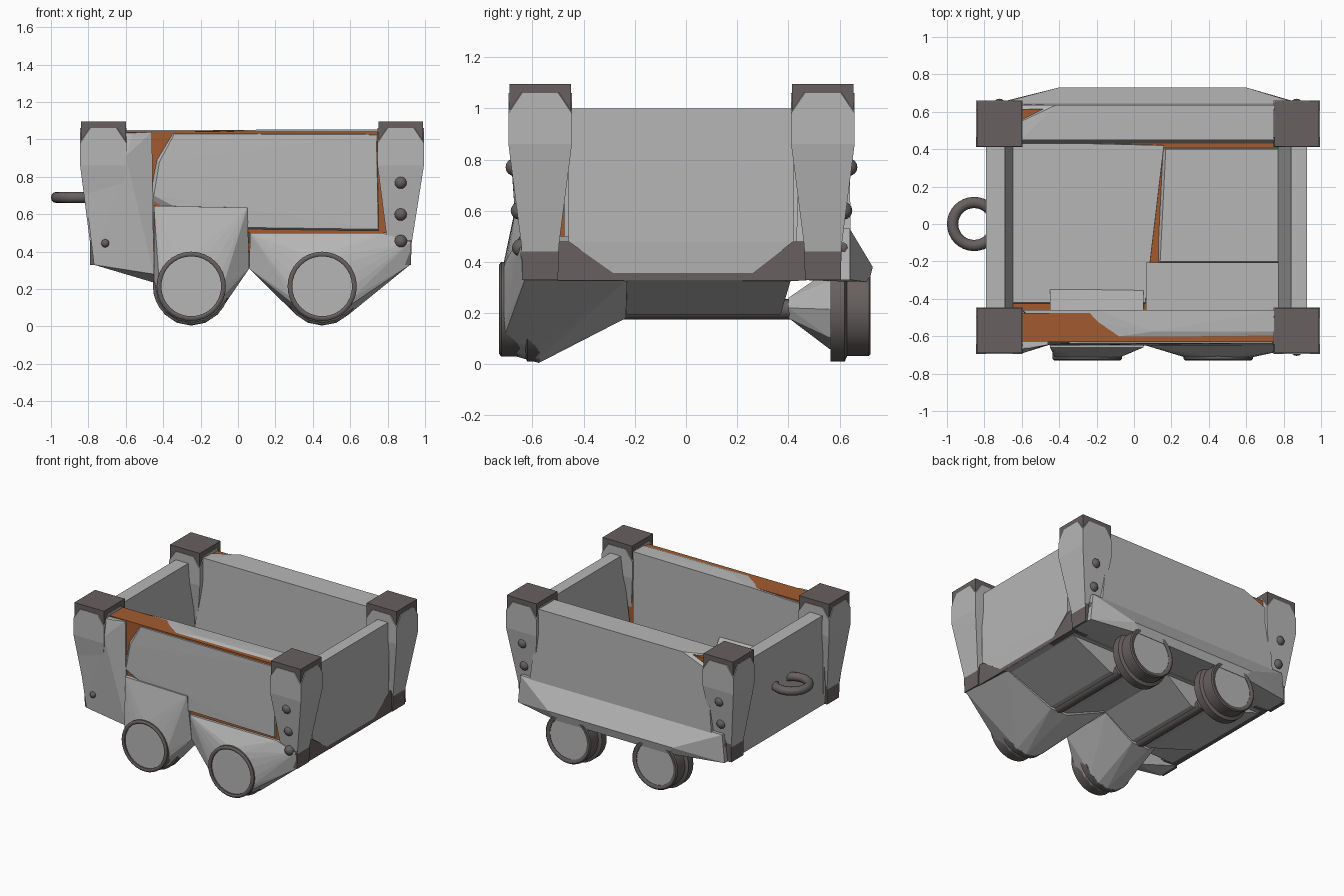
import bpy, bmesh, math
from mathutils import Vector


def material(name, rgb):
    m = bpy.data.materials.new(name)
    m.diffuse_color = (*rgb, 1)
    return m


STONE = material("light grey", (0.47, 0.47, 0.47))
IRON = material("dark iron", (0.135, 0.118, 0.116))
WOOD = material("rust brown", (0.36, 0.105, 0.03))


def finish(name, bm, mat):
    bmesh.ops.recalc_face_normals(bm, faces=bm.faces)
    me = bpy.data.meshes.new(name)
    bm.to_mesh(me)
    bm.free()
    me.materials.append(mat)
    ob = bpy.data.objects.new(name, me)
    bpy.context.collection.objects.link(ob)
    return ob


def hull(name, pts, mat):
    """Faceted convex block around a few points."""
    bm = bmesh.new()
    for p in pts:
        bm.verts.new(p)
    res = bmesh.ops.convex_hull(bm, input=bm.verts[:])
    junk = [v for v in set(res["geom_interior"] + res["geom_unused"])
            if isinstance(v, bmesh.types.BMVert)]
    bmesh.ops.delete(bm, geom=junk, context='VERTS')
    bmesh.ops.dissolve_limit(bm, angle_limit=0.01, verts=bm.verts[:], edges=bm.edges[:])
    return finish(name, bm, mat)


def rect(x0, x1, y0, y1, z):
    return [(x, y, z) for x in (x0, x1) for y in (y0, y1)]


def box(name, x0, x1, y0, y1, z0, z1, mat):
    return hull(name, rect(x0, x1, y0, y1, z0) + rect(x0, x1, y0, y1, z1), mat)


def circle(cx, cz, r, y, n=16):
    return [(cx + r * math.cos(2 * math.pi * i / n), y,
             cz + r * math.sin(2 * math.pi * i / n)) for i in range(n)]


def lathe(name, cx, cz, profile, mat, n=32, closed=True):
    """Spin a (radius, y) profile around a y axis."""
    bm = bmesh.new()
    rings = [[bm.verts.new(p) for p in circle(cx, cz, r, y, n)] for r, y in profile]
    k = len(rings)
    for i in range(k if closed else k - 1):
        a, b = rings[i], rings[(i + 1) % k]
        for j in range(n):
            bm.faces.new((a[j], a[(j + 1) % n], b[(j + 1) % n], b[j]))
    if not closed:
        bm.faces.new(rings[0])
        bm.faces.new(rings[-1])
    ob = finish(name, bm, mat)
    smooth(ob)
    return ob


def smooth(ob):
    bpy.ops.object.select_all(action='DESELECT')
    ob.select_set(True)
    bpy.context.view_layer.objects.active = ob
    bpy.ops.object.shade_smooth_by_angle(angle=math.radians(40))


def bolt(x, y, z, r=0.035):
    bpy.ops.mesh.primitive_uv_sphere_add(segments=14, ring_count=8, radius=r, location=(x, y, z))
    ob = bpy.context.object
    ob.name = "bolt"
    ob.data.materials.append(IRON)
    smooth(ob)


# corner posts: iron cap and foot, pale tapered shell, bolts
for px, sx in ((-0.72, -1), (0.87, 1)):
    for py, sy in ((-0.57, -1), (0.535, 1)):
        h = 0.12
        box("post_cap", px - h, px + h, py - h, py + h, 0.93, 1.095, IRON)
        w, c = 0.124, 0.07
        fx, fy = px + sx * 0.0, py + sy * 0.0
        shell = rect(px - w, px + w, py - c, py + c, 1.06) + rect(px - c, px + c, py - w, py + w, 1.06)
        shell += rect(px - w, px + w, py - w, py + w, 0.98) + rect(px - w, px + w, py - w, py + w, 0.86)
        shell += rect(fx - 0.06, fx + 0.045, fy - 0.06, fy + 0.06, 0.36)
        hull("post_shell", shell, STONE)
        hull("post_foot", rect(px - 0.07, px + 0.055, py - 0.07, py + 0.07, 0.33)
             + rect(px - 0.07, px + 0.06, py - 0.075, py + 0.075, 0.54)
             + [(px + sx * 0.06, py - sy * 0.07, 0.68)], IRON)
        if (sx, sy) != (-1, -1):
            for z, d in ((0.77, 0.1), (0.6, 0.08), (0.455, 0.075)):
                bolt(px, py + sy * d, z)

# wide shell wrapping the front left post
hull("front_left_shell", [(-0.835, -0.685, 0.87), (-0.84, -0.685, 1.03), (-0.60, -0.692, 0.91),
     (-0.56, -0.665, 1.035), (-0.46, -0.645, 1.04), (-0.45, -0.645, 0.28), (-0.45, -0.5, 0.235),
     (-0.77, -0.65, 0.33), (-0.77, -0.48, 0.33), (-0.8, -0.47, 0.9), (-0.46, -0.47, 1.03)], STONE)
bolt(-0.71, -0.66, 0.445, 0.022)

# wooden inner lining showing at the top rails and floor joints
box("front_rail", -0.64, 0.8, -0.632, -0.475, 0.50, 1.043, WOOD)
box("back_rail", -0.64, 0.8, 0.465, 0.615, 0.50, 1.04, WOOD)
box("floor_boards", -0.66, 0.82, -0.46, 0.45, 0.40, 0.46, WOOD)

# long side panels
hull("front_panel", [(-0.42, -0.645, 0.88), (-0.34, -0.638, 1.03), (0.74, -0.638, 1.025),
     (0.75, -0.65, 0.52), (-0.45, -0.65, 0.70), (-0.3, -0.65, 0.62), (0.0, -0.65, 0.53),
     (0.1, -0.575, 1.052), (0.75, -0.575, 1.052), (0.75, -0.46, 1.052), (-0.2, -0.46, 1.045),
     (-0.6, -0.46, 1.03), (-0.6, -0.46, 0.45), (0.75, -0.46, 0.45)], STONE)
hull("back_panel", [(-0.42, 0.635, 1.05), (0.75, 0.635, 1.05), (-0.6, 0.55, 1.045), (-0.6, 0.45, 1.05),
     (0.75, 0.45, 1.05), (-0.62, 0.635, 0.97)] + rect(-0.66, 0.82, 0.43, 0.645, 0.45), STONE)

# end panels, inner faces sloping
hull("left_end", rect(-0.79, -0.69, -0.46, 0.43, 1.0) + rect(-0.77, -0.635, -0.48, 0.44, 0.33), STONE)
hull("right_end", rect(0.84, 0.925, -0.46, 0.42, 1.0) + rect(0.77, 0.915, -0.24, 0.22, 0.325)
     + rect(0.77, 0.925, -0.46, 0.42, 0.48), STONE)
for x0, x1 in ((-0.765, -0.66), (0.79, 0.917)):
    box("end_sill", x0, x1, -0.5, 0.47, 0.328, 0.48, IRON)

# floor blocks
hull("floor_left", [(-0.68, -0.42, 0.48), (0.06, -0.42, 0.48), (0.16, 0.42, 0.48), (-0.68, 0.44, 0.48)]
     + rect(-0.72, 0.06, -0.46, 0.44, 0.325), STONE)
hull("floor_right", [(0.14, -0.2, 0.48), (0.17, 0.4, 0.48), (0.8, -0.2, 0.48), (0.8, 0.4, 0.48)]
     + rect(0.06, 0.88, -0.3, 0.44, 0.325), STONE)

# underside wedges down to each axle
hull("left_wedge", rect(-0.74, 0.06, -0.24, 0.41, 0.33) + rect(-0.32, -0.18, -0.24, 0.37, 0.195), STONE)
hull("right_wedge", rect(0.06, 0.88, -0.24, 0.41, 0.33) + rect(0.38, 0.52, -0.24, 0.37, 0.195), STONE)

# front wheel housings
hull("front_left_housing", circle(-0.25, 0.215, 0.17, -0.715) + circle(-0.25, 0.205, 0.2, -0.575)
     + [(-0.45, -0.66, 0.645), (0.05, -0.66, 0.635), (-0.45, -0.48, 0.65), (0.05, -0.48, 0.64),
        (0.06, -0.62, 0.31), (-0.45, -0.62, 0.25)]
     + rect(-0.45, 0.05, -0.23, -0.23, 0.32) + rect(-0.32, -0.18, -0.235, -0.235, 0.18), STONE)
hull("front_right_housing", circle(0.45, 0.215, 0.17, -0.715) + circle(0.45, 0.205, 0.2, -0.575)
     + rect(0.065, 0.77, -0.65, -0.205, 0.5)
     + [(0.92, -0.63, 0.33), (0.92, -0.65, 0.45), (0.06, -0.62, 0.31), (0.06, -0.23, 0.32), (0.9, -0.23, 0.33)]
     + rect(0.38, 0.52, -0.235, -0.235, 0.18), STONE)

# back skirt
hull("back_skirt", rect(-0.76, 0.91, 0.43, 0.64, 0.33) + rect(-0.74, 0.89, 0.5, 0.64, 0.53)
     + rect(-0.4, 0.6, 0.725, 0.73, 0.38) + rect(-0.35, 0.55, 0.71, 0.715, 0.32), STONE)

# wheels and axles
for cx in (-0.25, 0.45):
    cz = 0.215
    lathe("axle", cx, cz, [(0.04, -0.6), (0.04, 0.6)], IRON, 16, False)
    lathe("front_rim", cx, cz, [(0.16, -0.70), (0.16, -0.725), (0.168, -0.73), (0.175, -0.73),
                                (0.185, -0.722), (0.185, -0.63), (0.205, -0.62), (0.205, -0.57),
                                (0.16, -0.57)], IRON)
    lathe("back_rim", cx, cz, [(0.15, 0.70), (0.15, 0.715), (0.16, 0.722), (0.175, 0.722), (0.183, 0.715),
                               (0.183, 0.63), (0.205, 0.62), (0.205, 0.565), (0.15, 0.565)], IRON)
    hull("back_hub", circle(cx, cz, 0.155, 0.712) + circle(cx, cz, 0.155, 0.56, 8)
         + circle(cx, 0.22, 0.045, 0.4, 6), STONE)

# pull ring on the left end
bpy.ops.mesh.primitive_torus_add(major_radius=0.115, minor_radius=0.03, major_segments=32,
                                 minor_segments=12, location=(-0.855, 0, 0.69))
ring = bpy.context.object
ring.name = "pull_ring"
ring.data.materials.append(IRON)
smooth(ring)
